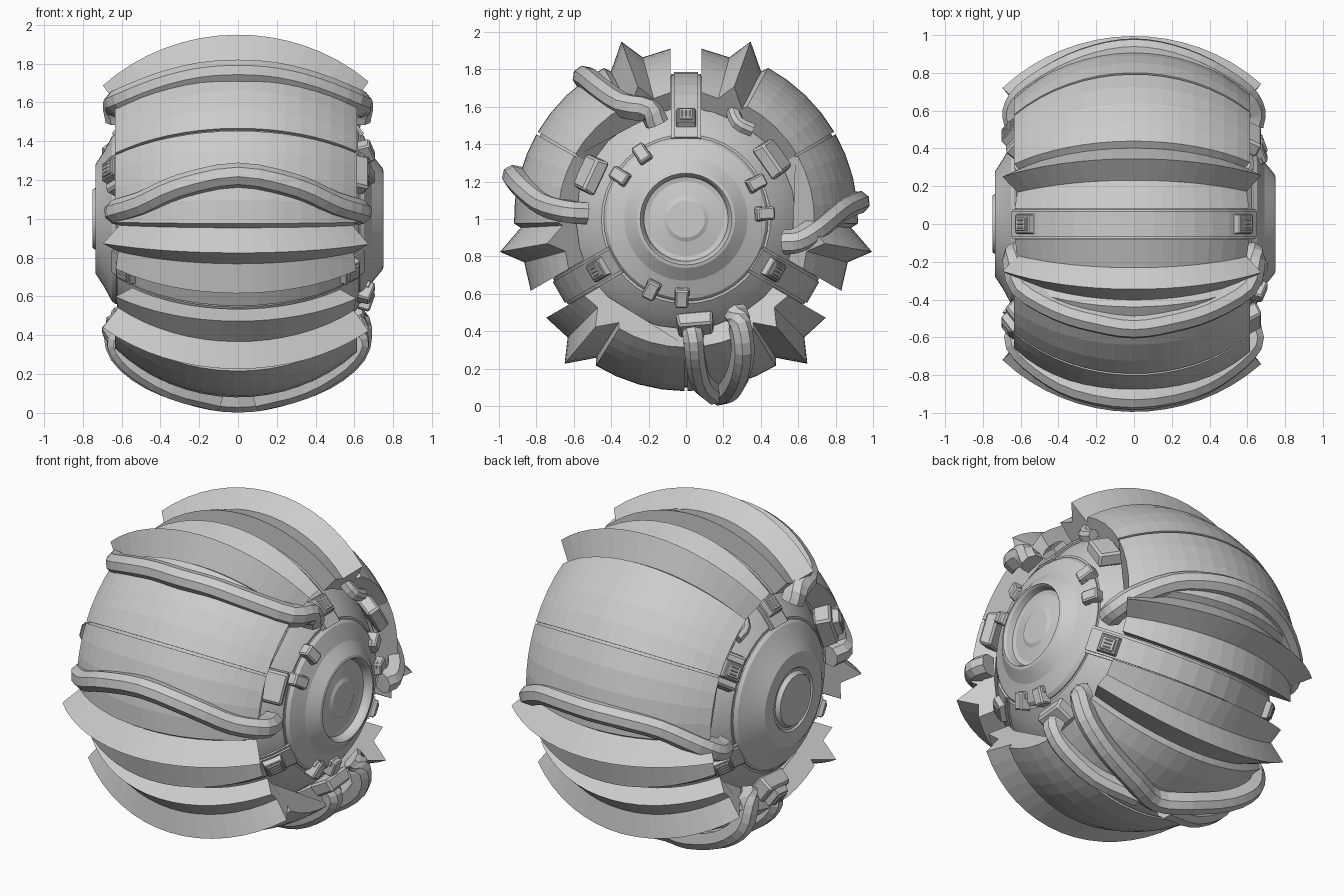
import bpy, bmesh, math
from math import sin, cos, radians, asin, pi
from mathutils import Vector, Matrix

if "Cube" in bpy.data.objects:
    bpy.data.objects.remove(bpy.data.objects["Cube"])

GAPS = (90, 210, 330)          # angles of the three gaps between shell panels
C = Vector((0, 0, 1))          # ball centre, axis along x


def mesh_obj(name, bm):
    bmesh.ops.recalc_face_normals(bm, faces=bm.faces)
    me = bpy.data.meshes.new(name)
    bm.to_mesh(me)
    bm.free()
    ob = bpy.data.objects.new(name, me)
    bpy.context.collection.objects.link(ob)
    return ob


def loft(name, rings):
    """Skin closed rings of points and cap both ends."""
    bm = bmesh.new()
    vs = [[bm.verts.new(p) for p in r] for r in rings]
    n = len(vs[0])
    for a, b in zip(vs, vs[1:]):
        for i in range(n):
            j = (i + 1) % n
            bm.faces.new((a[i], a[j], b[j], b[i]))
    bm.faces.new(vs[0])
    bm.faces.new(vs[-1])
    return mesh_obj(name, bm)


def revolve(name, prof, n=40):
    rings = [[C + Vector((x, r * cos(2 * pi * i / n), r * sin(2 * pi * i / n)))
              for i in range(n)] for x, r in prof]
    ob = loft(name, rings)
    bpy.context.view_layer.objects.active = ob
    ob.select_set(True)
    bpy.ops.object.shade_smooth_by_angle(angle=radians(12))
    ob.select_set(False)
    return ob


def frame(theta, phi, r, x):
    """Matrix at angle theta, radius r, side x; local z tilts phi towards the axis end."""
    t, p, s = radians(theta), radians(phi), (1 if x > 0 else -1)
    nrm = Vector((s * sin(p), cos(p) * cos(t), cos(p) * sin(t)))
    tan = Vector((0, -sin(t), cos(t)))
    mer = nrm.cross(tan)
    m = Matrix((tan, mer, nrm)).transposed().to_4x4()
    m.translation = C + Vector((x, r * cos(t), r * sin(t)))
    return m


def block(name, parts, m, bevel=0.012):
    """Tapered boxes given as (centre, size, top scale), placed by matrix m."""
    bm = bmesh.new()
    for c, s, k in parts:
        g = bmesh.ops.create_cube(bm, size=1)['verts']
        for v in g:
            q = k if v.co.z > 0 else 1
            v.co = Vector((v.co.x * s[0] * q + c[0], v.co.y * s[1] * q + c[1], v.co.z * s[2] + c[2]))
    bmesh.ops.transform(bm, matrix=m, verts=bm.verts)
    ob = mesh_obj(name, bm)
    mod = ob.modifiers.new('bevel', 'BEVEL')
    mod.width, mod.segments = bevel, 1
    return ob


SECTION = [(-.06, -.05), (-.058, .015), (-.025, .05), (.025, .05), (.058, .015), (.06, -.05)]


def cable(name, pts, k=1.0, steps=3):
    """Faceted cable swept along a smooth path, flat side towards the ball centre."""
    P = [Vector(p) for p in pts]
    P = [P[0] * 2 - P[1]] + P + [P[-1] * 2 - P[-2]]
    path = []
    for a, b, c, d in zip(P, P[1:], P[2:], P[3:]):
        for i in range(steps):
            t = i / steps
            path.append(.5 * (2 * b + (c - a) * t + (2 * a - 5 * b + 4 * c - d) * t * t
                              + (3 * b - a - 3 * c + d) * t ** 3))
    path.append(P[-2])
    rings = []
    for i, p in enumerate(path):
        tan = (path[min(i + 1, len(path) - 1)] - path[max(i - 1, 0)]).normalized()
        out = p - C
        out = (out - tan * out.dot(tan)).normalized()
        side = tan.cross(out)
        rings.append([p + (side * u + out * v) * k for u, v in SECTION])
    loft(name, rings)


def both_sides(pts):
    """Mirror a half path (side to middle) into a full one."""
    return pts + [(-x, y, z) for x, y, z in reversed(pts[:-1])]


# Inner core ball
revolve('core', [(0.77 * sin(radians(a)), 0.77 * cos(radians(a))) for a in range(-54, 55, 6)])

# Hubs on both ends
revolve('right_hub', [(.5, .44), (.63, .44), (.65, .425), (.69, .33), (.745, .262), (.75, .245),
                      (.735, .235), (.70, .225), (.695, .20), (.71, .12), (.72, .10), (.722, .01)])
revolve('left_hub', [(-.5, .44), (-.63, .44), (-.65, .425), (-.69, .35), (-.735, .28), (-.735, .19),
                     (-.725, .18), (-.725, .165), (-.75, .15), (-.75, .01)])

# Outer shell: six half panels with a star-shaped ridge beside each gap and a shallow mid seam
OUTER = [(None, .915), (15, .895), (20, 1.01), (27, .885), (28.5, .92), (36, .92), (44, .92), (52, .92),
         (59.5, .92), (59.5, .90), (60, .90)]
INNER = [(60, .79), (45, .79), (30, .79), (15, .79), (None, .79)]
LEFT, RIGHT, STEPS = -43.6, 41.8, 16
for g in GAPS:
    for s in (-1, 1):
        rings = []
        for k in range(STEPS + 1):
            p = radians(LEFT + (RIGHT - LEFT) * k / STEPS)
            ring = []
            for a, R in OUTER + INNER:
                r = R * cos(p)
                off = asin(.083 / r) if a is None else radians(a)
                t = radians(g) + s * off
                ring.append(C + Vector((R * sin(p), r * cos(t), r * sin(t))))
            rings.append(ring)
        loft('shell_panel', rings)

# Strips lying in the gaps, with side rails
for g in GAPS:
    t = radians(g)
    u, w = Vector((0, cos(t), sin(t))), Vector((0, -sin(t), cos(t)))
    for lo, hi, R in ((-.065, .065, .785), (-.08, -.065, .775), (.065, .08, .775)):
        loft('gap_strip', [[C + Vector((q * sin(radians(a)), 0, 0)) + u * q * cos(radians(a)) + w * o
                            for o, q in ((lo, R), (hi, R), (hi, .72), (lo, .72))] for a in range(-56, 57, 8)])

# Slotted clips at the strip ends
CLIP = [((0, 0, 0), (.12, .13, .07), .8), ((0, 0, .03), (.085, .09, .03), .85)] + \
       [((o, 0, .044), (.009, .05, .01), 1) for o in (-.02, 0, .02)]
for g in GAPS:
    for side in (-1, 1):
        block('strip_clip', CLIP, frame(g, 47, .535, side * .57), .004)
    # Mid-panel plates: low on the right, larger with a clip on the left
    block('right_plate', [((0, 0, 0), (.20, .15, .08), .9)], frame(g + 65, 30, .565, .60))
    block('left_plate', [((0, 0, 0), (.22, .17, .10), .88)], frame(g + 65, 55, .56, -.60))
    block('plate_clip', CLIP, frame(g + 65, 55, .59, -.645), .004)

# Small lugs on the right hub rim, in pairs
for g in GAPS:
    for a in (34, 57):
        block('hub_lug', [((0, 0, 0), (.075, .11, .07), .9), ((0, .03, -.03), (.085, .05, .09), .9)],
              frame(g + a, 70, .42, .66), .008)

# Cables wrapped over the shell
cable('front_cable', both_sides([(.62, -.53, 1.03), (.63, -.64, 1.04), (.5, -.77, 1.08), (.3, -.88, 1.17), (0, -.93, 1.23)]))
cable('upper_cable', both_sides([(.63, -.15, 1.51), (.64, -.2, 1.59), (.6, -.34, 1.62), (.4, -.46, 1.70), (.2, -.52, 1.75), (0, -.55, 1.765)]))
cable('rear_cable', both_sides([(.63, .52, .87), (.64, .6, .88), (.58, .70, .94), (.4, .82, 1.04), (.2, .9, 1.08), (0, .93, 1.09)]))
cable('lower_cable', both_sides([(.6, .25, .5), (.64, .29, .44), (.61, .31, .30), (.45, .29, .17), (.2, .24, .08), (0, .18, .053)]), .95)
for s in (-1, 1):
    cable('lower_branch', [(s * .6, .03, .43), (s * .63, .04, .35), (s * .55, .05, .24), (s * .35, .08, .12), (s * .1, .15, .055)], .9)
    cable('short_cable', [(s * .54, .25, 1.6), (s * .6, .28, 1.52), (s * .6, .36, 1.48)], .55)
